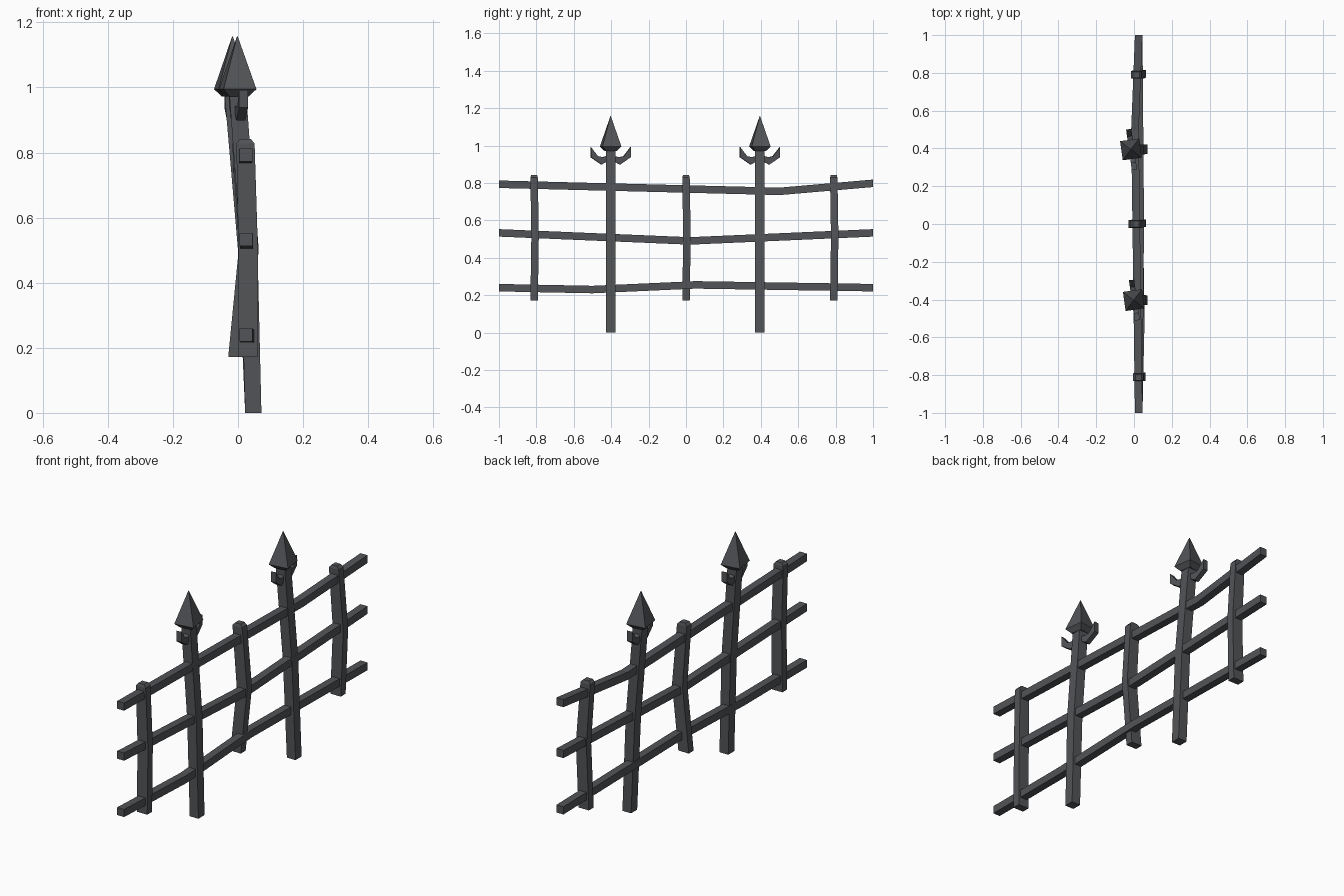
import bpy, bmesh, math
from mathutils import Vector, Matrix

if "Cube" in bpy.data.objects:
    bpy.data.objects.remove(bpy.data.objects["Cube"])

iron = bpy.data.materials.new("dark_iron")
iron.diffuse_color = (0.083, 0.088, 0.095, 1)
iron.use_nodes = True
iron.node_tree.nodes["Principled BSDF"].inputs["Base Color"].default_value = iron.diffuse_color


def finish(name, bm):
    bmesh.ops.recalc_face_normals(bm, faces=bm.faces)
    mesh = bpy.data.meshes.new(name)
    bm.to_mesh(mesh)
    bm.free()
    mesh.materials.append(iron)
    ob = bpy.data.objects.new(name, mesh)
    bpy.context.collection.objects.link(ob)
    return ob


def loft(name, stations, u, v):
    """Square bar through stations (centre, half size along u, half size along v)."""
    bm = bmesh.new()
    u, v = Vector(u), Vector(v)
    rings = [[bm.verts.new(Vector(c) + u * a * hu + v * b * hv)
              for a, b in ((-1, -1), (1, -1), (1, 1), (-1, 1))]
             for c, hu, hv in stations]
    for r, s in zip(rings, rings[1:]):
        for i in range(4):
            j = (i + 1) % 4
            bm.faces.new((r[i], r[j], s[j], s[i]))
    bm.faces.new(rings[0])
    bm.faces.new(rings[-1])
    return finish(name, bm)


X, Y, Z = (1, 0, 0), (0, 1, 0), (0, 0, 1)

# Three slightly bent horizontal rails
rails = {
    "top_rail": [(0.025, -1, 0.793), (0.005, 0.5, 0.755), (0.025, 1, 0.798)],
    "middle_rail": [(0.025, -1, 0.533), (0.033, 0.02, 0.49), (0.025, 1, 0.533)],
    "bottom_rail": [(0.025, -1, 0.24), (0.036, -0.5, 0.23),
                    (0.027, 0.05, 0.255), (0.025, 1, 0.24)],
}
for name, path in rails.items():
    loft(name, [(p, 0.02, 0.02) for p in path], X, Z)

# Short crooked posts with chamfered tops: y and x at bottom, middle, top
for k, (y, xb, xm, xt) in enumerate([(-0.812, 0.03, 0.031, 0.023),
                                     (0.0, 0.0, 0.033, 0.01),
                                     (0.79, 0.022, 0.033, 0.012)]):
    loft(f"short_post_{k + 1}", [
        ((xb, y, 0.172), 0.03, 0.02),
        ((xm, y + 0.005, 0.51), 0.03, 0.02),
        ((xt, y, 0.828), 0.028, 0.02),
        ((xt, y, 0.842), 0.016, 0.016)], X, Y)

# Tall leaning spear posts
turn = math.radians(8)
across = (math.cos(turn), math.sin(turn), 0)
along = (-math.sin(turn), math.cos(turn), 0)
hook = [(0.015, 0.945), (0.045, 0.938), (0.07, 0.943), (0.108, 0.992),
        (0.108, 0.938), (0.05, 0.898), (0.015, 0.918)]
for k, (y, xm, xt) in enumerate([(-0.403, 0.034, -0.001), (0.395, 0.026, -0.016)]):
    n = k + 1
    loft(f"spear_shaft_{n}", [
        ((0.047, y, 0), 0.025, 0.025),
        ((xm, y, 0.5), 0.026, 0.026),
        ((xt, y, 0.985), 0.026, 0.026)], X, Y)
    # Four-sided spear head with tapered underside
    loft(f"spear_head_{n}", [
        ((xt, y, 0.972), 0.03, 0.03),
        ((xt, y, 0.995), 0.051, 0.051),
        ((xt - 0.001, y, 1.157), 0.001, 0.001)], across, along)
    # Pair of upturned hooks below the head
    for side, label in ((-1, "front"), (1, "back")):
        bm = bmesh.new()
        outline = [bm.verts.new((-0.014, side * a, z)) for a, z in hook]
        face = bm.faces.new(outline)
        ext = bmesh.ops.extrude_face_region(bm, geom=[face])
        moved = [g for g in ext["geom"] if isinstance(g, bmesh.types.BMVert)]
        bmesh.ops.translate(bm, verts=moved, vec=(0.028, 0, 0))
        bm.transform(Matrix.Translation((xt + 0.003, y, 0)) @ Matrix.Rotation(turn, 4, 'Z'))
        finish(f"{label}_hook_{n}", bm)
